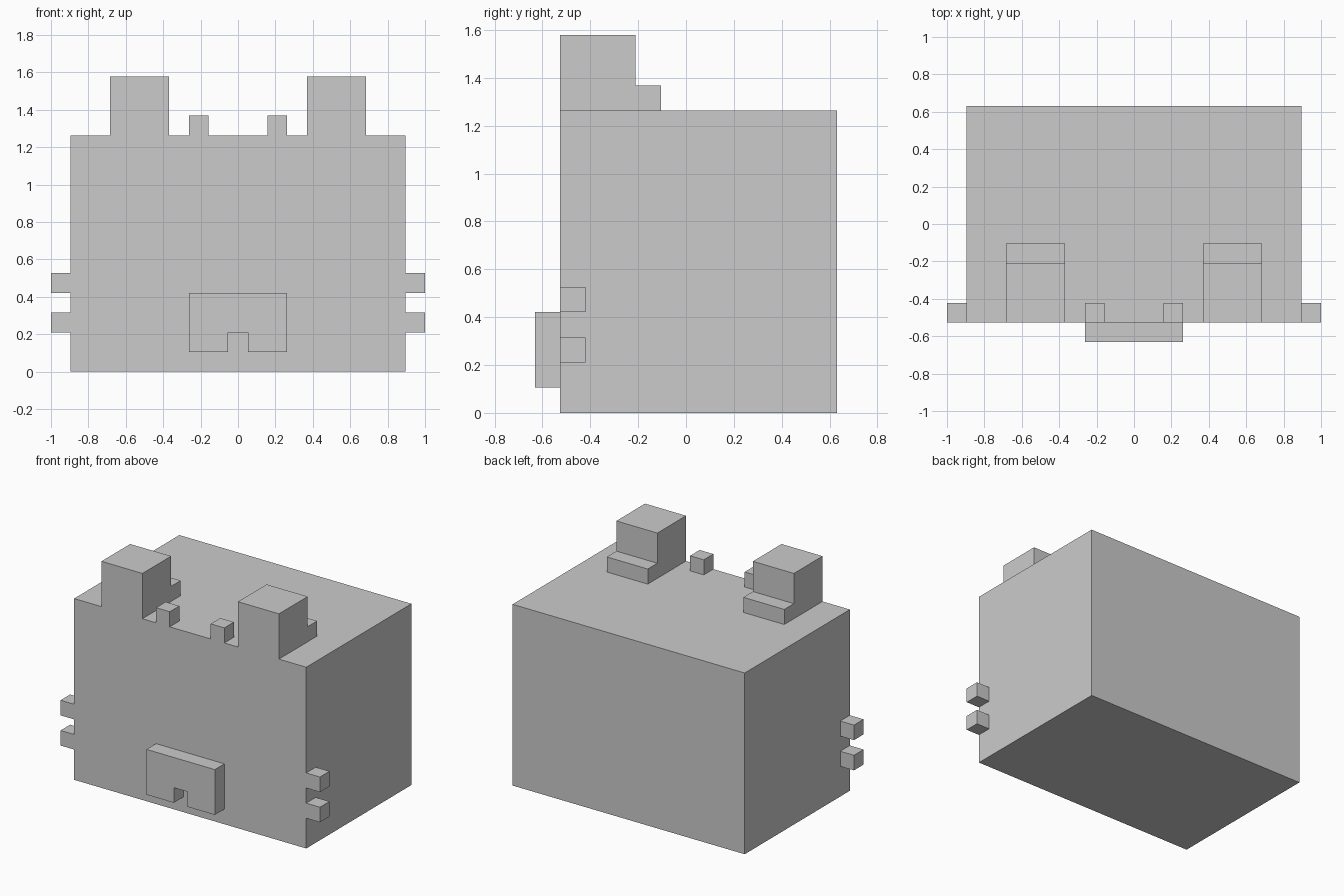
import bpy
import bmesh
from mathutils import Vector

if "Cube" in bpy.data.objects:
    bpy.data.objects.remove(bpy.data.objects["Cube"])

U = 2 / 19  # one voxel


def extrude_profile(name, points, offset, mirror=False):
    """Extrude a flat outline (voxel units) along an offset vector into a solid."""
    bm = bmesh.new()
    face = bm.faces.new([bm.verts.new(Vector(p) * U) for p in points])
    result = bmesh.ops.extrude_face_region(bm, geom=[face], use_keep_orig=True)
    moved = [g for g in result["geom"] if isinstance(g, bmesh.types.BMVert)]
    bmesh.ops.translate(bm, verts=moved, vec=Vector(offset) * U)
    bmesh.ops.recalc_face_normals(bm, faces=bm.faces)
    mesh = bpy.data.meshes.new(name)
    bm.to_mesh(mesh)
    bm.free()
    obj = bpy.data.objects.new(name, mesh)
    bpy.context.collection.objects.link(obj)
    if mirror:
        mod = obj.modifiers.new("mirror", "MIRROR")
        mod.use_axis[0] = True
        mod.use_mirror_merge = False
    return obj


def box(name, x, y, z, mirror=False):
    """Box from (min, max) ranges in voxel units."""
    base = [(x[0], y[0], z[0]), (x[1], y[0], z[0]), (x[1], y[1], z[0]), (x[0], y[1], z[0])]
    return extrude_profile(name, base, (0, 0, z[1] - z[0]), mirror)


# Head block
box("head", (-8.5, 8.5), (-5, 6), (0, 12))

# Stepped ears
ear = [(-5, 12), (-1, 12), (-1, 13), (-2, 13), (-2, 15), (-5, 15)]
extrude_profile("ears", [(3.5, y, z) for y, z in ear], (3, 0, 0), mirror=True)

# Small tufts between the ears
box("tufts", (1.5, 2.5), (-5, -4), (12, 13), mirror=True)

# Whisker stubs, two on each side
for label, z in (("lower", 2), ("upper", 4)):
    box(f"{label}_whiskers", (8.5, 9.5), (-5, -4), (z, z + 1), mirror=True)

# Muzzle plate with a mouth notch
muzzle = [(-2.5, 1), (-0.5, 1), (-0.5, 2), (0.5, 2), (0.5, 1), (2.5, 1), (2.5, 4), (-2.5, 4)]
extrude_profile("muzzle", [(x, -5, z) for x, z in muzzle], (0, -1, 0))
